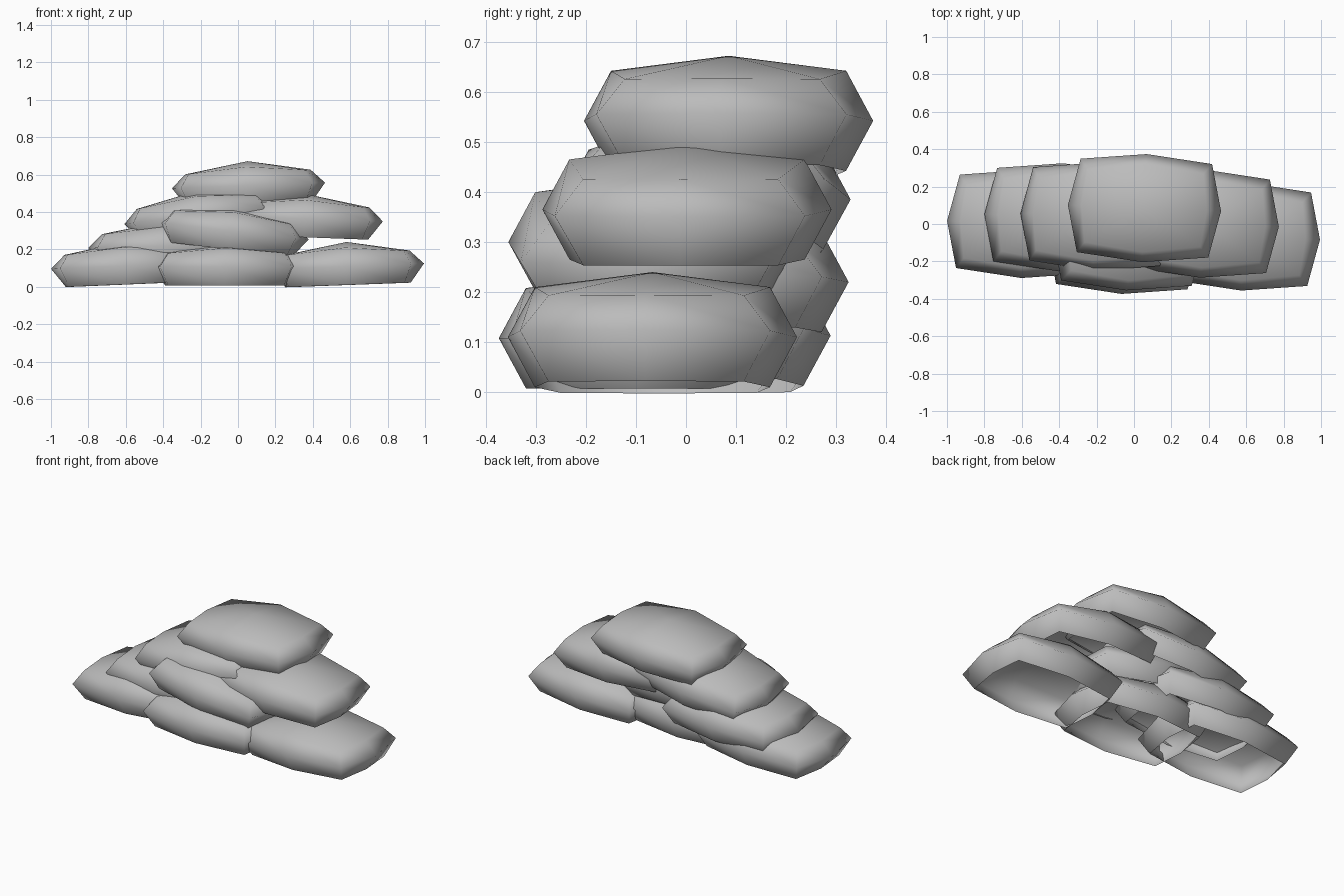
import bpy
import bmesh
from math import pi
from mathutils import Vector

cube = bpy.data.objects.get("Cube")
if cube:
    bpy.data.objects.remove(cube, do_unlink=True)

# Plain grey cloth
cloth = bpy.data.materials.new("grey_cloth")
cloth.use_nodes = True
grey = (0.5, 0.5, 0.5, 1)
cloth.diffuse_color = grey
cloth.node_tree.nodes["Principled BSDF"].inputs["Base Color"].default_value = grey


def ring(bm, end_x, corner_x, corner_y, side_y, end_z, side_z):
    """Eight-sided loop: end tips, side middles and four corners."""
    quarter = [(end_x, 0, end_z), (corner_x, corner_y, end_z), (0, side_y, side_z)]
    pts = quarter + [(-x, y, z) for x, y, z in reversed(quarter[:2])]
    pts += [(x, -y, z) for x, y, z in reversed(pts[1:4])]
    return [bm.verts.new(p) for p in pts]


# One slumped bag: domed top, bulging middle, open flat underside
def bag_mesh():
    bm = bmesh.new()
    top = ring(bm, 0.335, 0.31, 0.195, 0.235, 0.072, 0.10)
    mid = ring(bm, 0.41, 0.352, 0.25, 0.289, 0.0, 0.0)
    low = ring(bm, 0.335, 0.31, 0.195, 0.235, -0.10, -0.10)
    crown = bm.verts.new((0, 0, 0.13))
    for upper, lower in ((top, mid), (mid, low)):
        for i in range(8):
            j = (i + 1) % 8
            bm.faces.new((upper[i], lower[i], lower[j], upper[j]))
    for i in range(0, 8, 2):
        bm.faces.new((crown, top[i], top[i + 1], top[(i + 2) % 8]))
    for face in bm.faces:
        face.smooth = True
    mesh = bpy.data.meshes.new("bag")
    bm.to_mesh(mesh)
    bm.free()
    mesh.materials.append(cloth)
    return mesh


# Stacked pile: name, centre, rise of the left end
pile = [
    ("bottom_left_bag", (0.585, -0.067, 0.11), 0.037),
    ("bottom_right_bag", (-0.59, 0.0, 0.113), 0.042),
    ("bottom_middle_bag", (-0.055, -0.085, 0.108), 0.0),
    ("second_row_right_bag", (-0.39, 0.036, 0.22), 0.03),
    ("second_row_middle_bag", (-0.03, -0.066, 0.30), -0.115),
    ("third_row_right_bag", (-0.20, 0.04, 0.385), 0.12),
    ("third_row_left_bag", (0.365, 0.002, 0.365), -0.037),
    ("top_bag", (0.056, 0.085, 0.542), 0.037),
]

bag = bag_mesh()
for name, centre, rise in pile:
    obj = bpy.data.objects.new(name, bag)
    obj.location = Vector(centre)
    obj.rotation_euler = (0, -rise, -0.013 * pi)
    bpy.context.collection.objects.link(obj)
